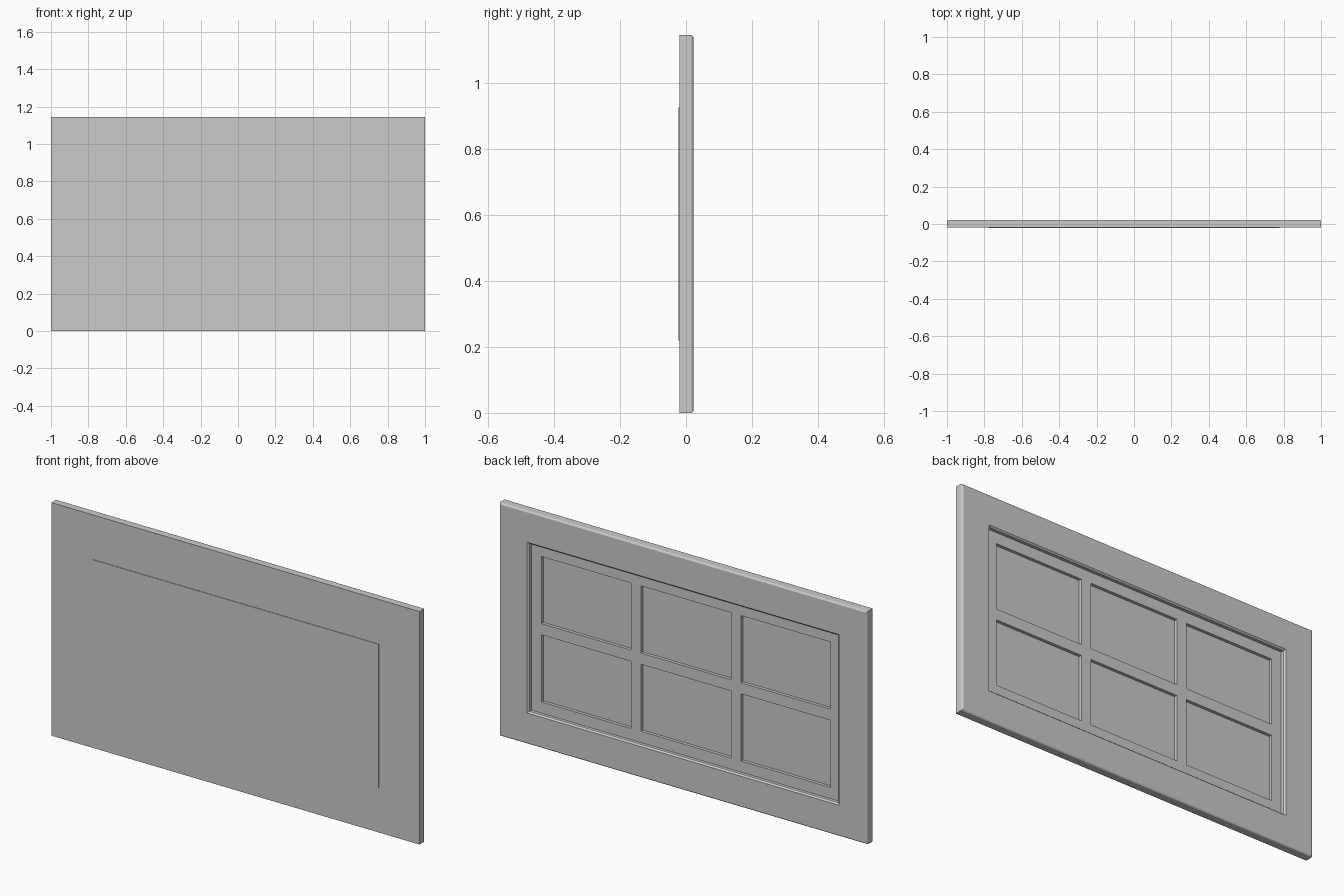
import bpy, bmesh
from mathutils import Vector

if "Cube" in bpy.data.objects:
    bpy.data.objects.remove(bpy.data.objects["Cube"])

H = 1.144          # panel height, width is 2
FRONT, BACK = -0.02, 0.0225


def finish(bm, name):
    bmesh.ops.recalc_face_normals(bm, faces=bm.faces)
    me = bpy.data.meshes.new(name)
    bm.to_mesh(me)
    bm.free()
    ob = bpy.data.objects.new(name, me)
    bpy.context.collection.objects.link(ob)
    return ob


def rect(bm, m, y):
    """Rectangle of vertices inset by margin m from the panel outline."""
    return [bm.verts.new((x, y, z)) for x, z in
            ((m - 1, m), (1 - m, m), (1 - m, H - m), (m - 1, H - m))]


def mitred_ring(name, profile):
    """Sweep a closed (margin, y) profile around the panel with mitred corners."""
    bm = bmesh.new()
    rings = [rect(bm, m, y) for m, y in profile]
    for a, b in zip(rings, rings[1:] + rings[:1]):
        for i in range(4):
            j = (i + 1) % 4
            bm.faces.new((a[i], a[j], b[j], b[i]))
    return finish(bm, name)


# Outer frame: eased back edge, chamfered lip around the recess, thin front tongue
mitred_ring("outer_frame", [
    (0, FRONT), (0, 0.0155), (0.002, 0.0195), (0.007, BACK),
    (0.153, BACK), (0.160, 0.015), (0.160, -0.017),
    (0.222, -0.017), (0.222, FRONT)])

# Recessed sash with glazing bars: grid of faces, pane cells sunk with sloped sides
xs = [-0.84, -0.785, -0.3, -0.245, 0.245, 0.3, 0.785, 0.84]
zs = [0.16, 0.215, 0.5445, 0.5995, H - 0.215, H - 0.16]
bm = bmesh.new()
grid = [[bm.verts.new((x, 0, z)) for z in zs] for x in xs]
panes = []
for i in range(len(xs) - 1):
    for k in range(len(zs) - 1):
        f = bm.faces.new((grid[i][k], grid[i][k + 1],
                          grid[i + 1][k + 1], grid[i + 1][k]))
        if i % 2 and k % 2:
            panes.append(f)
rim = [e for e in bm.edges if e.is_boundary]
bmesh.ops.inset_individual(bm, faces=panes, thickness=0.007)
for f in panes:
    for v in f.verts:
        v.co.y = -0.0155
ext = bmesh.ops.extrude_edge_only(bm, edges=rim)["geom"]
for v in ext:
    if isinstance(v, bmesh.types.BMVert):
        v.co.y = -0.0165
bmesh.ops.contextual_create(bm, geom=[e for e in bm.edges if e.is_boundary])
finish(bm, "sash_and_glazing_bars")

# Front infill panel, standing slightly proud of the frame
bm = bmesh.new()
bmesh.ops.create_cube(bm, size=1)
bmesh.ops.scale(bm, vec=(1.558, 0.0065, H - 0.438), verts=bm.verts)
bmesh.ops.translate(bm, vec=Vector((0, -0.01925, H / 2)), verts=bm.verts)
finish(bm, "infill_panel")
